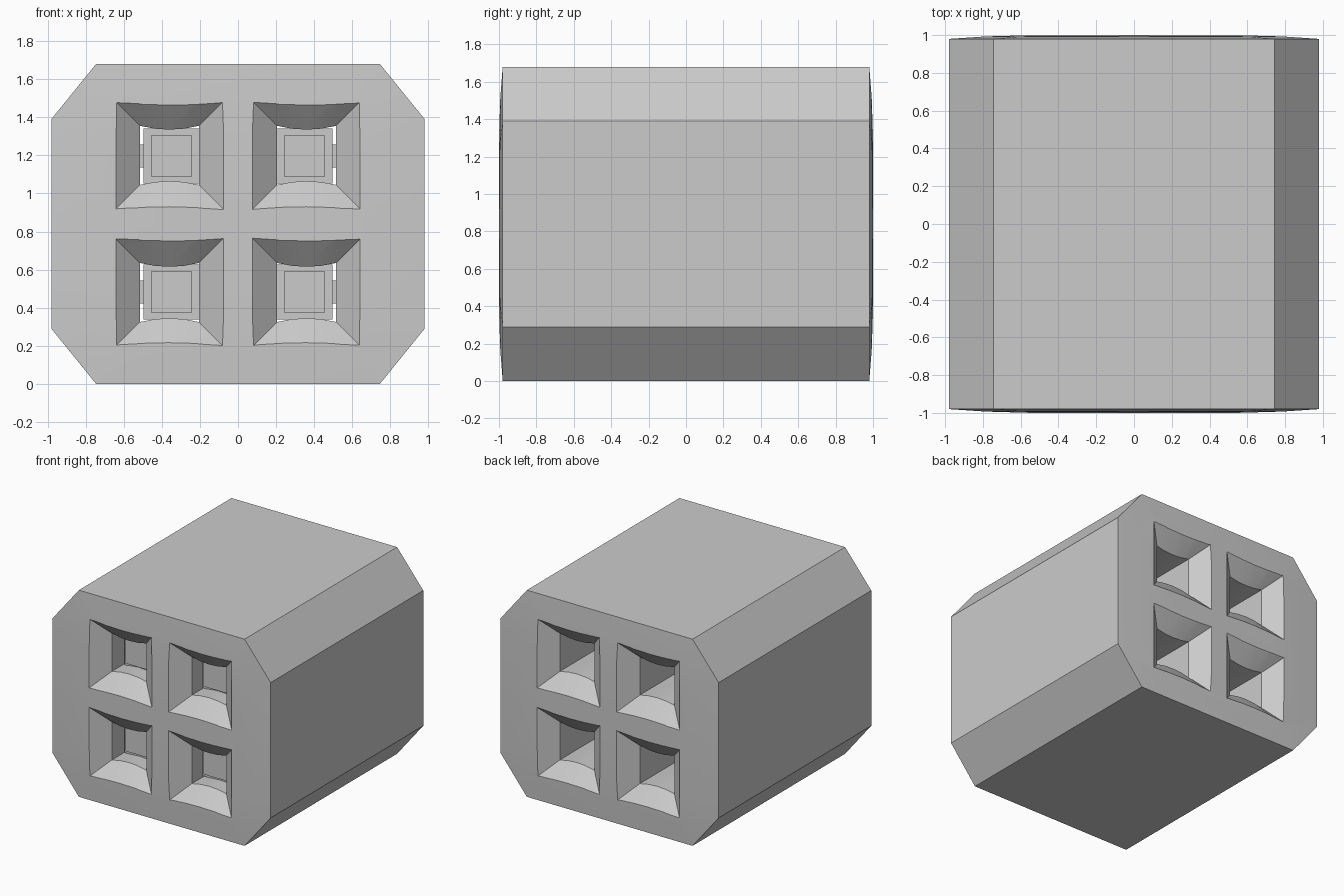
import bpy, bmesh

if "Cube" in bpy.data.objects:
    bpy.data.objects.remove(bpy.data.objects["Cube"])

MID_Z = 0.84


def loft(bm, rings):
    """Skin a list of equal-length (x, y, z) rings into a closed solid."""
    rows = [[bm.verts.new(p) for p in ring] for ring in rings]
    n = len(rows[0])
    for a, b in zip(rows, rows[1:]):
        for i in range(n):
            j = (i + 1) % n
            bm.faces.new((a[i], a[j], b[j], b[i]))
    bm.faces.new(rows[0][::-1])
    bm.faces.new(rows[-1])


def finish(bm, name):
    bmesh.ops.recalc_face_normals(bm, faces=bm.faces)
    me = bpy.data.meshes.new(name)
    bm.to_mesh(me)
    bm.free()
    ob = bpy.data.objects.new(name, me)
    bpy.context.collection.objects.link(ob)
    return ob


def box(bm, cx, cz, wx, wz, y0, y1):
    loft(bm, [[(cx + sx * wx, y, cz + sz * wz)
               for sx, sz in ((-1, -1), (1, -1), (1, 1), (-1, 1))]
              for y in (y0, y1)])


# Chamfered housing with slightly domed ends
octagon = [(-0.745, -0.84), (0.745, -0.84), (0.98, -0.55), (0.98, 0.55),
           (0.745, 0.84), (-0.745, 0.84), (-0.98, 0.55), (-0.98, -0.55)]
steps = [(-1.0, 0.55), (-0.993, 0.8), (-0.98, 1), (0.98, 1), (0.993, 0.8), (1.0, 0.55)]
bm = bmesh.new()
loft(bm, [[(x * s, y, MID_Z + z * s) for x, z in octagon] for y, s in steps])
housing = finish(bm, "housing")


# Four flared through-tubes with bowed floors and ceilings
def tube_section(cx, cz, y, h, bow):
    ts = (-1, -0.5, 0, 0.5, 1)
    bottom = [(cx + t * h, y, cz - h + bow * (1 - t * t)) for t in ts]
    top = [(cx - t * h, y, cz + h - bow * (1 - t * t)) for t in ts]
    return bottom + top


centres = [(sx, sz) for sx in (-1, 1) for sz in (-1, 1)]
flare = [(-1.03, 0.319, 0.014), (-0.885, 0.155, 0.02),
         (0.885, 0.155, 0.02), (1.03, 0.319, 0.014)]
bm = bmesh.new()
for sx, sz in centres:
    loft(bm, [tube_section(sx * 0.36, MID_Z + sz * 0.36, y, h, b) for y, h, b in flare])
cutter = finish(bm, "tube_cutter")
cutter.hide_render = True
cutter.hide_viewport = False

mod = housing.modifiers.new("tubes", "BOOLEAN")
mod.operation = "DIFFERENCE"
mod.solver = "EXACT"
mod.object = cutter
bpy.context.view_layer.objects.active = housing
housing.select_set(True)
bpy.ops.object.modifier_apply(modifier=mod.name)
bpy.data.objects.remove(cutter)
bpy.ops.object.shade_smooth_by_angle(angle=0.2)

# Square rod inside each tube: body, stepped nose and side fins
for i, (sx, sz) in enumerate(centres):
    cx, cz = sx * 0.35, MID_Z + sz * 0.357
    bm = bmesh.new()
    box(bm, cx, cz, 0.145, 0.145, -0.75, 0.40)
    box(bm, cx, cz, 0.108, 0.108, -0.79, -0.745)
    box(bm, sx * 0.36, cz, 0.156, 0.06, 0.10, 0.35)
    finish(bm, f"inner_rod_{i + 1}")
